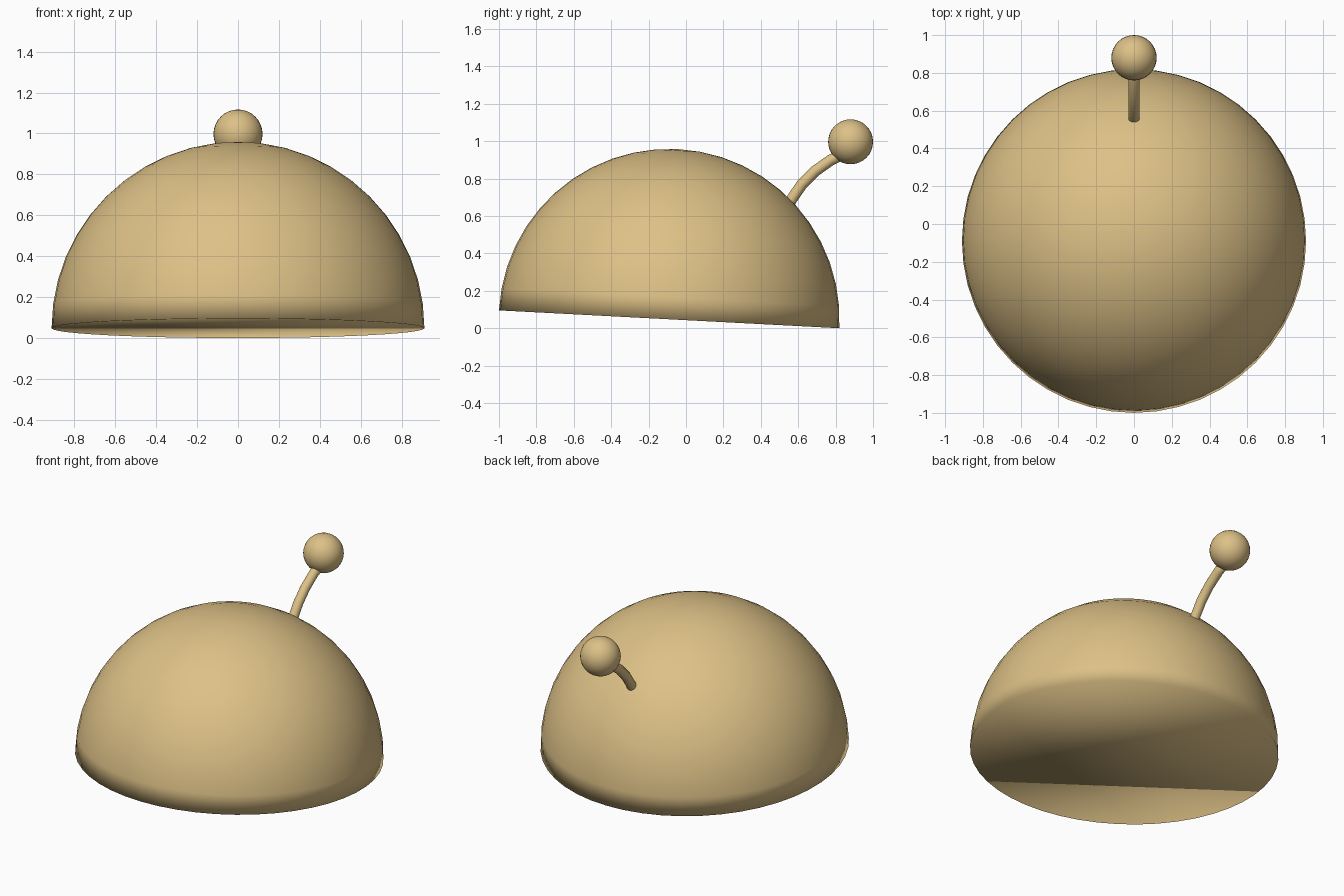
import bpy
import bmesh
import math
from mathutils import Vector, Matrix

default = bpy.data.objects.get("Cube")
if default:
    bpy.data.objects.remove(default, do_unlink=True)

tan = bpy.data.materials.new("warm_tan")
tan.use_nodes = True
tan.diffuse_color = (0.72, 0.53, 0.24, 1)
tan.node_tree.nodes["Principled BSDF"].inputs["Base Color"].default_value = tan.diffuse_color


def add_smooth(name, bm):
    """Turn a bmesh into a smooth-shaded tan object."""
    bmesh.ops.recalc_face_normals(bm, faces=bm.faces[:])
    for face in bm.faces:
        face.smooth = True
    mesh = bpy.data.meshes.new(name)
    bm.to_mesh(mesh)
    bm.free()
    mesh.materials.append(tan)
    obj = bpy.data.objects.new(name, mesh)
    bpy.context.collection.objects.link(obj)
    return obj


# Dome: half a sphere closed by one flat face, tipped so its front is raised
bm = bmesh.new()
bmesh.ops.create_uvsphere(bm, u_segments=48, v_segments=24, radius=0.911)
bmesh.ops.bisect_plane(bm, geom=bm.verts[:] + bm.edges[:] + bm.faces[:], dist=1e-4,
                       plane_co=(0, 0, 0), plane_no=(0, 0, 1), clear_inner=True)
rim = [e for e in bm.edges if e.is_boundary]
bmesh.ops.contextual_create(bm, geom=rim)
tilt = Matrix.Rotation(math.radians(-3), 4, "X")
dome = add_smooth("dome", bm)
dome.matrix_world = Matrix.Translation((0, -0.09, 0.048)) @ tilt

# Stem: a round tube swept along a bent path from the dome into the knob
path = [(0.52, 0.61), (0.565, 0.69), (0.62, 0.77), (0.69, 0.84), (0.775, 0.9), (0.88, 0.95)]
points = [Vector((0, y, z)) for y, z in path]
bm = bmesh.new()
rings = []
for i, p in enumerate(points):
    along = (points[min(i + 1, len(points) - 1)] - points[max(i - 1, 0)]).normalized()
    side = Vector((1, 0, 0))
    up = along.cross(side)
    angles = [math.tau * k / 16 for k in range(16)]
    rings.append([bm.verts.new(p + 0.03 * (side * math.cos(a) + up * math.sin(a))) for a in angles])
for low, high in zip(rings, rings[1:]):
    for k in range(16):
        n = (k + 1) % 16
        bm.faces.new((low[k], low[n], high[n], high[k]))
for end in (rings[0], rings[-1]):
    bm.faces.new(end)
add_smooth("stem", bm)

# Knob: ball on the end of the stem
bm = bmesh.new()
bmesh.ops.create_uvsphere(bm, u_segments=32, v_segments=16, radius=0.12)
knob = add_smooth("knob", bm)
knob.location = (0, 0.88, 0.997)
